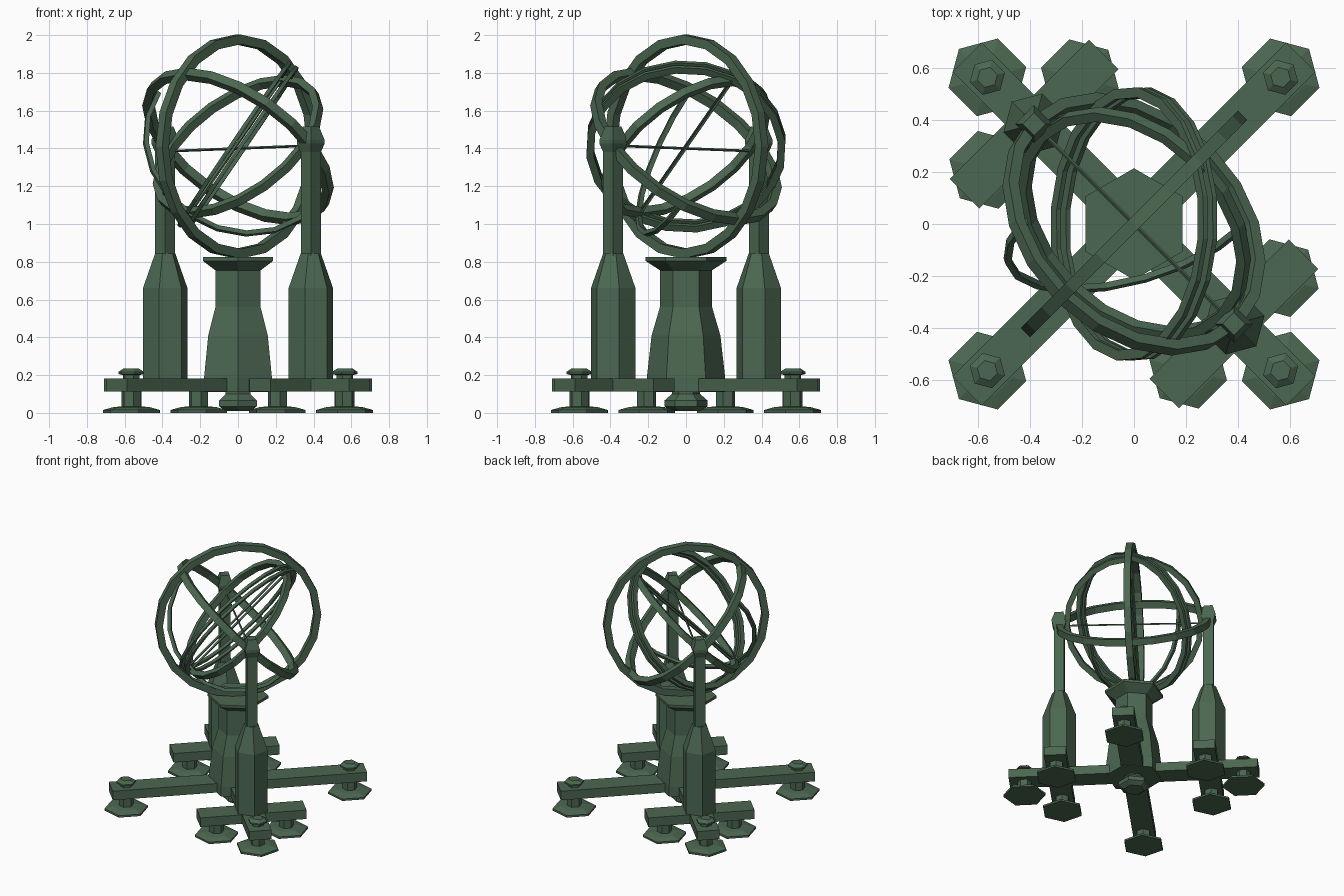
import bpy, bmesh, math
from mathutils import Vector, Matrix

cube = bpy.data.objects.get("Cube")
if cube:
    bpy.data.objects.remove(cube, do_unlink=True)

green = bpy.data.materials.new("dark green")
green.use_nodes = True
COLOR = (0.072, 0.136, 0.082, 1)
green.diffuse_color = COLOR
green.node_tree.nodes["Principled BSDF"].inputs["Base Color"].default_value = COLOR


def finish(name, bm):
    bmesh.ops.recalc_face_normals(bm, faces=bm.faces)
    mesh = bpy.data.meshes.new(name)
    bm.to_mesh(mesh)
    bm.free()
    mesh.materials.append(green)
    obj = bpy.data.objects.new(name, mesh)
    bpy.context.scene.collection.objects.link(obj)
    return obj


def bridge(bm, loops, closed):
    """Join consecutive vertex loops with quads."""
    count = len(loops) if closed else len(loops) - 1
    for i in range(count):
        a, b = loops[i], loops[(i + 1) % len(loops)]
        for j in range(len(a)):
            k = (j + 1) % len(a)
            bm.faces.new((a[j], a[k], b[k], b[j]))
    if not closed:
        bm.faces.new(loops[0])
        bm.faces.new(loops[-1])


def turned(name, profile, at=(0, 0), sides=6, turn=0):
    """Faceted upright part from (radius, height) pairs."""
    bm = bmesh.new()
    loops = []
    for r, z in profile:
        angles = [math.radians(turn) + math.tau * i / sides for i in range(sides)]
        loops.append([bm.verts.new((at[0] + r * math.cos(t), at[1] + r * math.sin(t), z))
                      for t in angles])
    bridge(bm, loops, False)
    return finish(name, bm)


def beam(name, at, half_length, turn):
    bm = bmesh.new()
    bmesh.ops.create_cube(bm, size=1, matrix=Matrix.Translation((at[0], at[1], 0.148))
                          @ Matrix.Rotation(math.radians(turn), 4, "Z")
                          @ Matrix.Diagonal((2 * half_length, 0.16, 0.07, 1)))
    return finish(name, bm)


CENTRE = Vector((0, 0, 1.41))


def ring(name, a, b, outer, depth, width, shift=0, arc=360, steps=20):
    """Flat-sided hoop in the plane of a and b, starting at a."""
    bm = bmesh.new()
    normal = a.cross(b).normalized()
    closed = arc == 360
    loops = []
    for i in range(steps if closed else steps + 1):
        t = math.radians(arc) * i / steps
        d = a * math.cos(t) + b * math.sin(t)
        loops.append([bm.verts.new(CENTRE + d * r + normal * (shift + s * width / 2))
                      for r, s in ((outer, -1), (outer, 1), (outer - depth, 1), (outer - depth, -1))])
    bridge(bm, loops, closed)
    return finish(name, bm)


def rod(name, p, q, size):
    bm = bmesh.new()
    d = q - p
    bmesh.ops.create_cone(bm, cap_ends=True, segments=4, radius1=size, radius2=size,
                          depth=d.length, matrix=Matrix.Translation((p + q) / 2)
                          @ d.to_track_quat("Z", "Y").to_matrix().to_4x4())
    return finish(name, bm)


def polar(r, degrees):
    t = math.radians(degrees)
    return Vector((r * math.cos(t), r * math.sin(t)))


def foot(name, at, turn):
    turned(name, [(0.155, 0), (0.155, 0.015), (0.1, 0.03), (0.052, 0.035), (0.052, 0.115)],
           at, turn=turn)


# Crossed base beams with feet and top knobs
for i, angle in enumerate((45, 135)):
    beam(f"base_beam_{i}", (0, 0), 0.91, angle)
for i in range(4):
    angle = 45 + 90 * i
    at = polar(0.8, angle)
    foot(f"beam_foot_{i}", at, angle)
    turned(f"beam_knob_{i}", [(0.045, 0.18), (0.045, 0.2), (0.07, 0.206), (0.07, 0.217),
                              (0.04, 0.236)], at, turn=angle)

# Two posts, each with a cross beam and a pair of feet
for side, angle in (("front", -45), ("back", 135)):
    at = polar(0.545, angle)
    beam(f"{side}_cross_beam", at, 0.38, 45)
    for i, s in enumerate((-0.25, 0.25)):
        foot(f"{side}_post_foot_{i}", at + polar(s, 45), 45)
    turned(f"{side}_post_base", [(0.122, 0.18), (0.122, 0.66), (0.055, 0.845)], at, turn=angle)
    turned(f"{side}_post_shaft", [(0.053, 0.82), (0.053, 1.39)], at, 4, angle + 45)
    turned(f"{side}_post_cap", [(0.053, 1.38), (0.073, 1.425), (0.073, 1.445), (0.044, 1.515)],
           at, 4, angle + 45)

# Central pedestal, its flared top and the knob beneath it
turned("pedestal", [(0.207, 0.11), (0.207, 0.19), (0.182, 0.41), (0.138, 0.56), (0.138, 0.77)],
       turn=90)
turned("pedestal_top", [(0.138, 0.755), (0.215, 0.805), (0.215, 0.825)], turn=90)
turned("bottom_knob", [(0.075, 0.01), (0.115, 0.035), (0.115, 0.065), (0.075, 0.1), (0.075, 0.12)],
       turn=90)

# Axes of the tilted sphere
tilt = math.radians(44.5)
up = Vector((0, 0, 1))
along = Vector((1, 1, 0)).normalized()
across = Vector((1, -1, 0)).normalized()
pole = along * math.sin(tilt) + up * math.cos(tilt)
slope = along * math.cos(tilt) - up * math.sin(tilt)
swing = (slope * 0.6 - across * 0.8).normalized()
swing_side = -(across * 0.6 + slope * 0.8).normalized()

# Fixed hoops
ring("meridian_ring", up, along, 0.592, 0.05, 0.05)
ring("equator_ring", across, slope, 0.57, 0.045, 0.05)
ring("hour_ring", across, pole, 0.51, 0.04, 0.045)

# Swinging double hoop with its pair of axis rods, and the thin half hoop
for i, s in enumerate((-0.022, 0.022)):
    ring(f"double_ring_{i}", pole, swing, 0.53, 0.04, 0.02, s)
    off = swing_side * s * 0.6
    rod(f"axis_rod_{i}", CENTRE + off - pole * 0.5, CENTRE + off + pole * 0.5, 0.009)
ring("half_ring", swing_side, -pole, 0.52, 0.025, 0.025, arc=180, steps=10)

# Thin rod between the posts
rod("cross_rod", CENTRE - across * 0.53 - up * 0.025, CENTRE + across * 0.53 + up * 0.005, 0.007)
